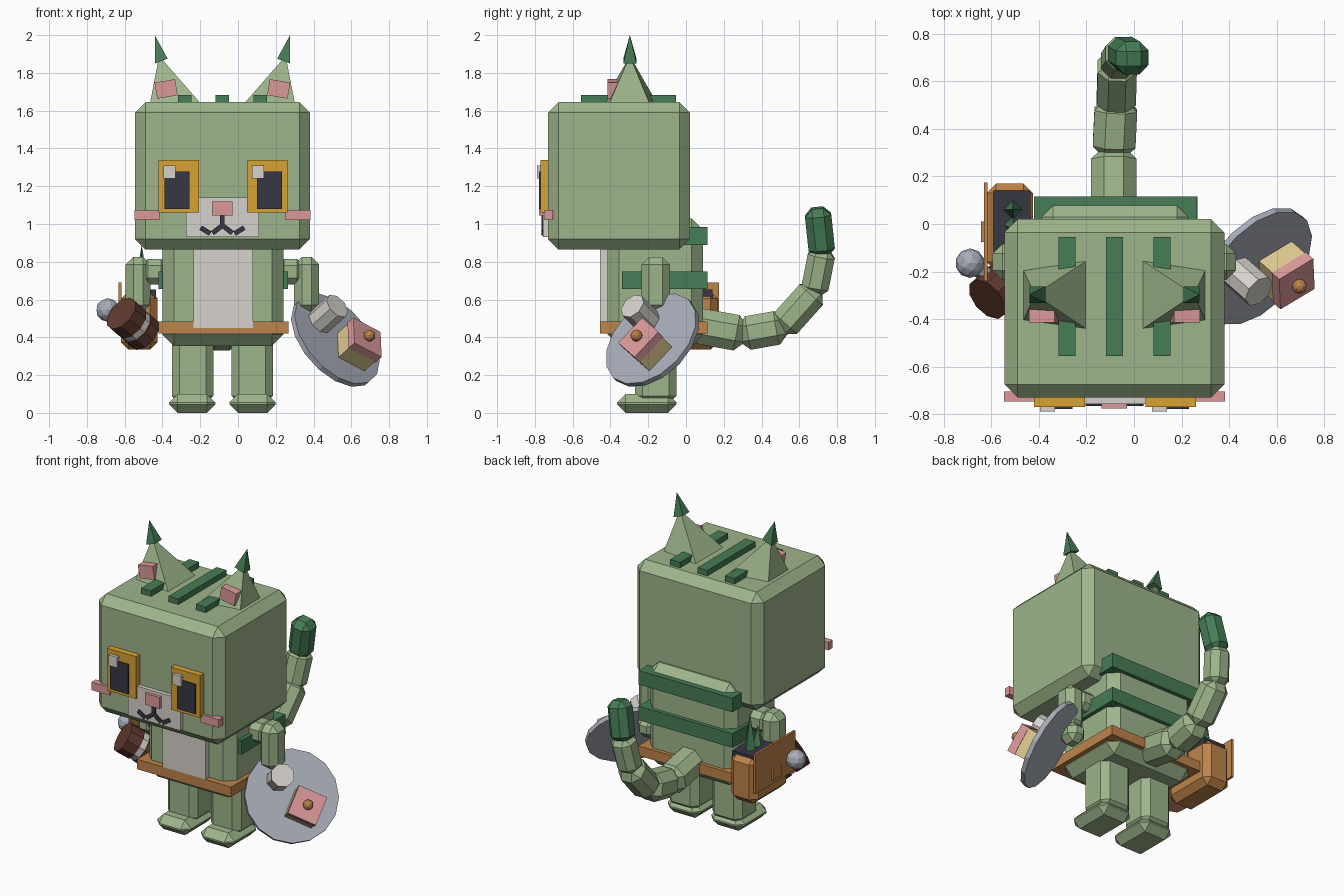
import bpy, bmesh, math
from mathutils import Vector, Matrix

if "Cube" in bpy.data.objects:
    bpy.data.objects.remove(bpy.data.objects["Cube"])

CX = -0.0825                       # symmetry plane of the figure


def material(name, r, g, b):
    lin = [((c / 255 + 0.055) / 1.055) ** 2.4 for c in (r, g, b)]
    m = bpy.data.materials.new(name)
    m.diffuse_color = (*lin, 1)
    m.use_nodes = True
    m.node_tree.nodes["Principled BSDF"].inputs["Base Color"].default_value = m.diffuse_color
    return m


GREEN = material("sage green", 158, 181, 139)
FOREST = material("forest green", 70, 125, 86)
AMBER = material("amber", 217, 163, 52)
LEATHER = material("leather brown", 190, 131, 74)
PINK = material("soft pink", 219, 153, 154)
CREAM = material("off white", 214, 210, 204)
DARK = material("dark slate", 55, 55, 69)
STEEL = material("steel grey", 168, 173, 185)
WOOD = material("dark wood", 96, 57, 47)
SPONGE = material("sponge yellow", 222, 201, 144)


def finish(name, bm, mat, matrix=None):
    bmesh.ops.recalc_face_normals(bm, faces=bm.faces)
    if matrix:
        bm.transform(matrix)
    me = bpy.data.meshes.new(name)
    bm.to_mesh(me)
    bm.free()
    me.materials.append(mat)
    ob = bpy.data.objects.new(name, me)
    bpy.context.collection.objects.link(ob)
    return ob


def box(name, x, y, z, mat, bevel=0, matrix=None):
    """Box from three (min, max) ranges, optionally chamfered."""
    bm = bmesh.new()
    bmesh.ops.create_cube(bm, size=1)
    for v in bm.verts:
        v.co = [r[0] + (c + 0.5) * (r[1] - r[0]) for c, r in zip(v.co, (x, y, z))]
    if bevel:
        bmesh.ops.bevel(bm, geom=bm.edges[:], offset=bevel, segments=1,
                        affect='EDGES', clamp_overlap=True)
    return finish(name, bm, mat, matrix)


def cyl(name, r1, r2, z0, z1, sides, mat, matrix):
    bm = bmesh.new()
    bmesh.ops.create_cone(bm, cap_ends=True, segments=sides, radius1=r1, radius2=r2,
                          depth=z1 - z0, matrix=Matrix.Translation((0, 0, (z0 + z1) / 2)))
    return finish(name, bm, mat, matrix)


def ball(name, r, mat, centre):
    bm = bmesh.new()
    bmesh.ops.create_icosphere(bm, subdivisions=2, radius=r)
    return finish(name, bm, mat, Matrix.Translation(centre))


def frame(origin, normal, xdir=(1, 0, 0)):
    """Matrix whose local z runs along normal."""
    n = Vector(normal).normalized()
    y = n.cross(Vector(xdir)).normalized()
    m = Matrix((y.cross(n), y, n)).transposed().to_4x4()
    m.translation = origin
    return m


def hull(name, pts, mat):
    bm = bmesh.new()
    for p in pts:
        bm.verts.new(p)
    bmesh.ops.convex_hull(bm, input=bm.verts[:])
    return finish(name, bm, mat)


def span(c, half):
    return (c - half, c + half)


# head and torso
box("head", (-0.545, 0.38), (-0.73, 0.02), (0.865, 1.645), GREEN, 0.055)
box("torso", (-0.40, 0.24), (-0.415, 0.09), (0.355, 1.03), GREEN, 0.06)
box("belly_patch", (-0.235, 0.08), (-0.455, -0.40), (0.45, 0.90), CREAM)
box("belt", (-0.42, 0.268), (-0.455, 0.115), (0.42, 0.485), LEATHER)
for i, z in enumerate((0.655, 0.89)):
    box(f"back_stripe_{i}", (-0.42, 0.265), (-0.34, 0.115), (z, z + 0.093), FOREST)
for i, x in enumerate((CX - 0.2, CX, CX + 0.2)):
    box(f"head_stripe_{i}", span(x, 0.036), (-0.556, -0.054), (1.62, 1.682), FOREST)

# mirrored parts: legs, feet, arms, ears, cheeks
for s, side in ((-1, "left"), (1, "right")):
    def X(d):
        return CX + s * d

    def XR(a, b):
        return tuple(sorted((X(a), X(b))))

    box("leg_" + side, XR(0.048, 0.268), (-0.27, -0.05), (0.05, 0.42), GREEN, 0.04)
    box("foot_" + side, XR(0.037, 0.282), (-0.365, -0.05), (0, 0.1), GREEN, 0.045)
    box("shoulder_" + side, XR(0.29, 0.43), (-0.23, -0.085), (0.68, 0.815), GREEN, 0.035)
    box("forearm_" + side, XR(0.38, 0.512), (-0.235, -0.085), (0.53, 0.825), GREEN, 0.04)
    box("hand_" + side, XR(0.38, 0.51), (-0.21, -0.07), (0.43, 0.56), GREEN, 0.04)
    hull("ear_" + side, [(X(0.108), -0.448, 1.63), (X(0.108), -0.148, 1.63),
                         (X(0.385), -0.19, 1.63), (X(0.385), -0.41, 1.63),
                         (X(0.335), -0.297, 1.89)], GREEN)
    hull("ear_tip_" + side, [(X(0.29), -0.332, 1.875), (X(0.29), -0.262, 1.875),
                             (X(0.357), -0.262, 1.85), (X(0.357), -0.332, 1.85),
                             (X(0.358), -0.297, 2.0)], FOREST)
    box("inner_ear_" + side, (-0.055, 0.055), (-0.015, 0.05), (-0.043, 0.043), PINK, 0,
        Matrix.Translation((X(0.298), -0.40, 1.715)) @ Matrix.Rotation(s * 0.17, 4, 'Y'))
    box("cheek_" + side, XR(0.333, 0.465), (-0.748, -0.705), (1.02, 1.073), PINK)

# eyes (highlights sit on the same side of both)
for name, x, px, hx in (("left", -0.42, -0.39, -0.395), ("right", 0.048, 0.10, 0.075)):
    box("iris_" + name, (x, x + 0.213), (-0.77, -0.72), (1.06, 1.34), AMBER)
    box("pupil_" + name, (px, px + 0.132), (-0.778, -0.769), (1.08, 1.277), DARK)
    box("eye_glint_" + name, (hx, hx + 0.063), (-0.79, -0.769), (1.24, 1.31), CREAM)

# muzzle, nose, mouth
box("muzzle", (-0.275, 0.11), (-0.757, -0.72), (0.93, 1.14), CREAM)
box("nose", (-0.137, -0.03), (-0.777, -0.75), (1.045, 1.12), PINK)
box("mouth_middle", span(CX, 0.012), (-0.766, -0.756), (0.98, 1.05), DARK)
for i, (dx, z, a) in enumerate(((0.029, 0.97, 0.65), (0.09, 0.965, -0.55))):
    for s in (-1, 1):
        m = Matrix.Translation((CX + s * dx, -0.761, z)) @ Matrix.Rotation(s * a, 4, 'Y')
        box(f"mouth_stroke_{i}_{s}", span(0, 0.03), span(0, 0.005), span(0, 0.013), DARK, 0, m)

# tail: chain of chamfered segments
path = [(-0.085, 0.04, 0.465), (-0.085, 0.30, 0.418), (-0.075, 0.51, 0.455),
        (-0.07, 0.68, 0.645), (-0.045, 0.72, 0.85), (0, 0.695, 1.085)]
widths = (0.19, 0.18, 0.165, 0.145, 0.14)
for i, w in enumerate(widths):
    a, b = Vector(path[i]), Vector(path[i + 1])
    tip = i == len(widths) - 1
    box("tail_tip" if tip else f"tail_segment_{i}", span(0, w / 2), span(0, w / 2),
        (-0.02, (b - a).length + (0 if tip else 0.02)), FOREST if tip else GREEN, w * 0.28,
        frame(a, b - a))

# tray with cup and cake, tilted outward
n = Vector((0.62, -0.55, 0.55)).normalized()
c = Vector((0.515, -0.178, 0.385))
side_dir = (0.785, 0.467, -0.408)
cyl("tray", 0.288, 0.288, -0.015, 0.015, 16, STEEL, frame(c, n, side_dir))
cyl("cup", 0.073, 0.073, 0.01, 0.165, 8, CREAM,
    frame(c + Vector((-0.092, -0.015, 0.09)), n, side_dir))
cake = frame(c + Vector((0.074, 0.011, -0.071)), n, side_dir)
box("cake_base", span(0, 0.088), span(0, 0.088), (0.01, 0.11), SPONGE, 0, cake)
box("cake_icing", span(0, 0.092), span(0, 0.092), (0.105, 0.155), PINK, 0, cake)
ball("cake_topping", 0.032, LEATHER, cake @ Vector((0, 0, 0.172)))

# mallet in the other hand: banded head plus round knob
ax = frame((-0.618, -0.317, 0.527), (0.62, 0.55, -0.55))
cyl("mallet_front", 0.1, 0.1, 0, 0.09, 10, WOOD, ax)
cyl("mallet_band", 0.094, 0.094, 0.085, 0.135, 10, CREAM, ax)
cyl("mallet_back", 0.1, 0.1, 0.13, 0.2, 10, WOOD, ax)
knob = Vector((-0.69, -0.165, 0.545))
ball("mallet_knob", 0.062, STEEL, knob)
cyl("mallet_neck", 0.035, 0.035, 0, 0.12, 8, STEEL, frame(knob, (0.13, -0.095, -0.07)))

# satchel with raised outer flap, clasp and herbs
box("satchel", (-0.62, -0.425), (-0.20, 0.17), (0.335, 0.645), LEATHER, 0.04)
box("satchel_opening", (-0.592, -0.435), (-0.17, 0.14), (0.60, 0.652), DARK)
box("satchel_flap", (-0.632, -0.617), (-0.24, 0.175), (0.43, 0.69), LEATHER)
box("satchel_clasp", (-0.645, -0.625), (-0.075, 0.01), (0.46, 0.54), LEATHER)
for i, (y, h, lean) in enumerate(((0.06, 0.89, 0), (0.0, 0.78, -0.15))):
    cyl(f"herb_leaf_{i}", 0.045, 0.0, 0, h - 0.62, 4, FOREST,
        frame((-0.51, y, 0.62), (0, lean, 1)))
